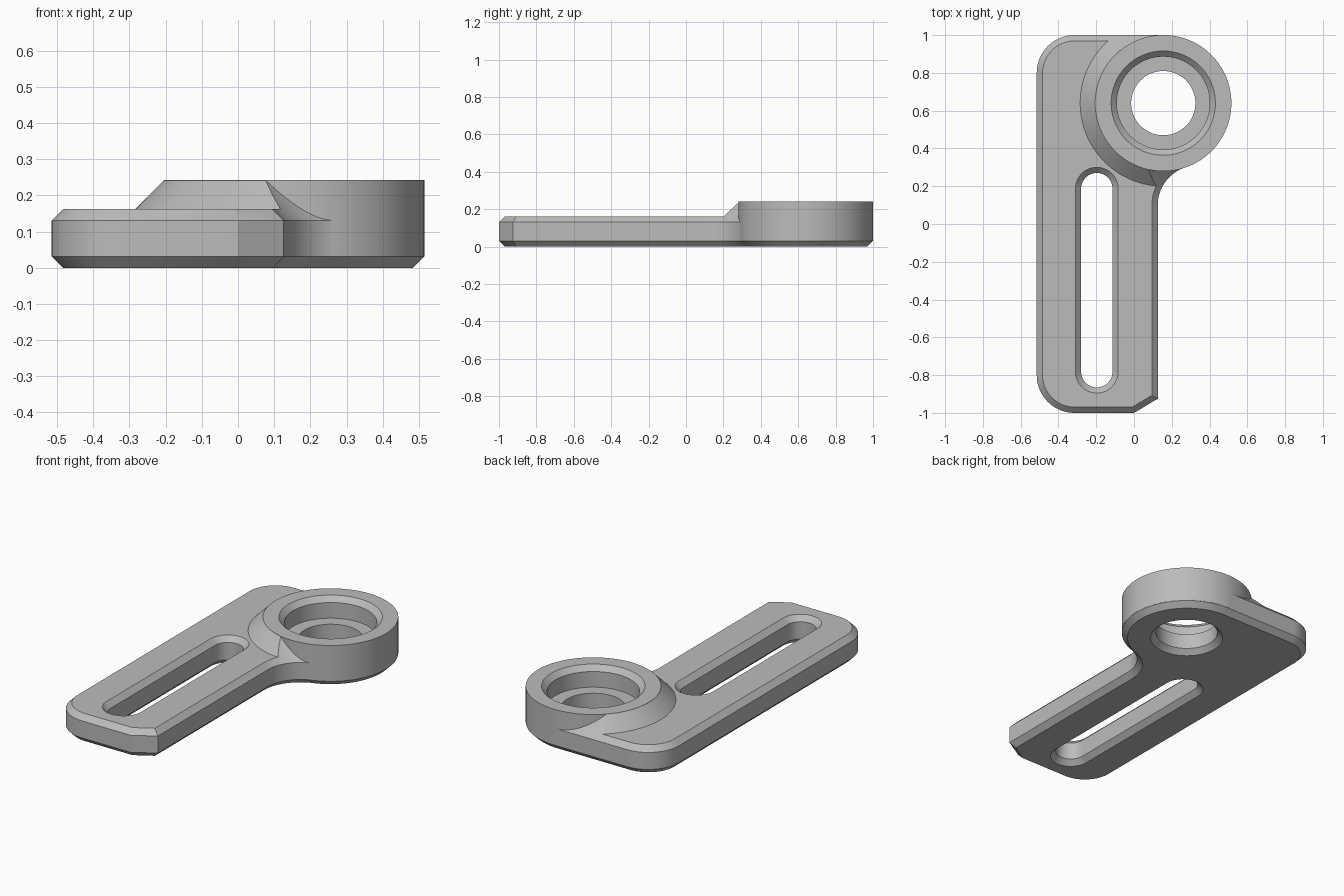
import bpy, bmesh
from math import sin, cos, tan, atan2, pi, radians, degrees

if "Cube" in bpy.data.objects:
    bpy.data.objects.remove(bpy.data.objects["Cube"], do_unlink=True)

# Main dimensions
PLATE_TOP, BOSS_TOP, BEVEL = 0.162, 0.242, 0.031
LEFT, RIGHT, CORNER = -0.515, 0.126, 0.2
BOSS_X, BOSS_Y, BOSS_R = 0.155, 0.64, 0.36
SLOT_X, SLOT_LOW, SLOT_HIGH, SLOT_R = -0.197, -0.782, 0.187, 0.083
FILLET_Y = 0.1

grey = bpy.data.materials.new("neutral grey")
grey.use_nodes = True
grey.diffuse_color = (0.5, 0.5, 0.5, 1)
grey.node_tree.nodes["Principled BSDF"].inputs["Base Color"].default_value = (0.5, 0.5, 0.5, 1)


def arc(cx, cy, r, start, end, steps):
    angles = [radians(start + (end - start) * i / steps) for i in range(steps + 1)]
    return [(cx + r * cos(a), cy + r * sin(a)) for a in angles]


def boss_circle(r):
    return arc(BOSS_X, BOSS_Y, r, 0, 360, 128)[:-1]


def slot_outline(r):
    return arc(SLOT_X, SLOT_HIGH, r, 0, 180, 32) + arc(SLOT_X, SLOT_LOW, r, 180, 360, 32)


def plate_outline(d):
    """Bracket outline moved inwards by d."""
    # Clipped front corner
    turn = atan2(0.075, RIGHT)
    pts = [(-d * tan(turn / 2), d - 1),
           (RIGHT - d, -0.925 + d * tan(pi / 4 - turn / 2))]
    # Concave fillet, tangent to the straight edge and to the boss
    dx, dy = RIGHT - BOSS_X, BOSS_Y - FILLET_Y
    r = (dx * dx + dy * dy - BOSS_R ** 2) / (2 * (BOSS_R - dx))
    fx = RIGHT + r
    meet = degrees(atan2(dy, BOSS_X - fx))
    pts += arc(fx, FILLET_Y, r + d, 180, meet, 24)
    # Boss side, then the two rounded corners
    pts += arc(BOSS_X, BOSS_Y, BOSS_R - d, meet - 180, 90, 64)[1:]
    cx, cy = LEFT + CORNER, 1 - CORNER
    pts += arc(cx, cy, CORNER - d, 90, 180, 24)
    pts += arc(cx, -cy, CORNER - d, 180, 270, 24)
    return pts


def loft(name, outline, levels):
    """Closed solid through outline(size) at each (z, size) level."""
    bm = bmesh.new()
    rings = [[bm.verts.new((x, y, z)) for x, y in outline(s)] for z, s in levels]
    n = len(rings[0])
    for low, high in zip(rings, rings[1:]):
        for i in range(n):
            j = (i + 1) % n
            bm.faces.new((low[i], low[j], high[j], high[i]))
    bm.faces.new(rings[0][::-1])
    bm.faces.new(rings[-1])
    mesh = bpy.data.meshes.new(name)
    bm.to_mesh(mesh)
    bm.free()
    mesh.materials.append(grey)
    obj = bpy.data.objects.new(name, mesh)
    bpy.context.collection.objects.link(obj)
    return obj


def combine(target, tool, operation):
    tool.hide_render = True
    mod = target.modifiers.new(operation.lower(), "BOOLEAN")
    mod.operation, mod.solver, mod.object = operation, "EXACT", tool
    bpy.context.view_layer.objects.active = target
    bpy.ops.object.modifier_apply(modifier=mod.name)
    bpy.data.objects.remove(tool, do_unlink=True)


# Bevelled body whose upper bevel keeps rising, trimmed to the plate and cone
edge = PLATE_TOP - BEVEL
bracket = loft("slotted_bracket", plate_outline,
               [(0, BEVEL), (BEVEL, 0), (edge, 0), (edge + 0.16, 0.16)])
trim = loft("height_trim", boss_circle,
            [(-0.1, 3), (PLATE_TOP, 3), (PLATE_TOP, BOSS_R + BOSS_TOP - PLATE_TOP),
             (BOSS_TOP - 0.0005, BOSS_R + 0.0005)])
combine(bracket, trim, "INTERSECT")

# Raised round boss
boss = loft("boss", boss_circle, [(BEVEL + 0.003, BOSS_R + 0.0006), (BOSS_TOP, BOSS_R + 0.0006)])
combine(bracket, boss, "UNION")

# Stepped bore with bevelled rims
bore = loft("bore_cutter", boss_circle,
            [(-0.03, 0.23), (0.03, 0.17), (0.12, 0.17), (0.12, 0.246),
             (BOSS_TOP - 0.03, 0.246), (BOSS_TOP + 0.03, 0.306)])
combine(bracket, bore, "DIFFERENCE")

# Long slot, bevelled on both faces
slot = loft("slot_cutter", slot_outline,
            [(-0.03, SLOT_R + 0.06), (0.03, SLOT_R), (PLATE_TOP - 0.03, SLOT_R),
             (PLATE_TOP + 0.03, SLOT_R + 0.06)])
combine(bracket, slot, "DIFFERENCE")

# Smooth curved walls, crisp bevels
bpy.ops.object.select_all(action="DESELECT")
bracket.select_set(True)
bpy.context.view_layer.objects.active = bracket
bpy.ops.object.shade_smooth_by_angle(angle=radians(25))
